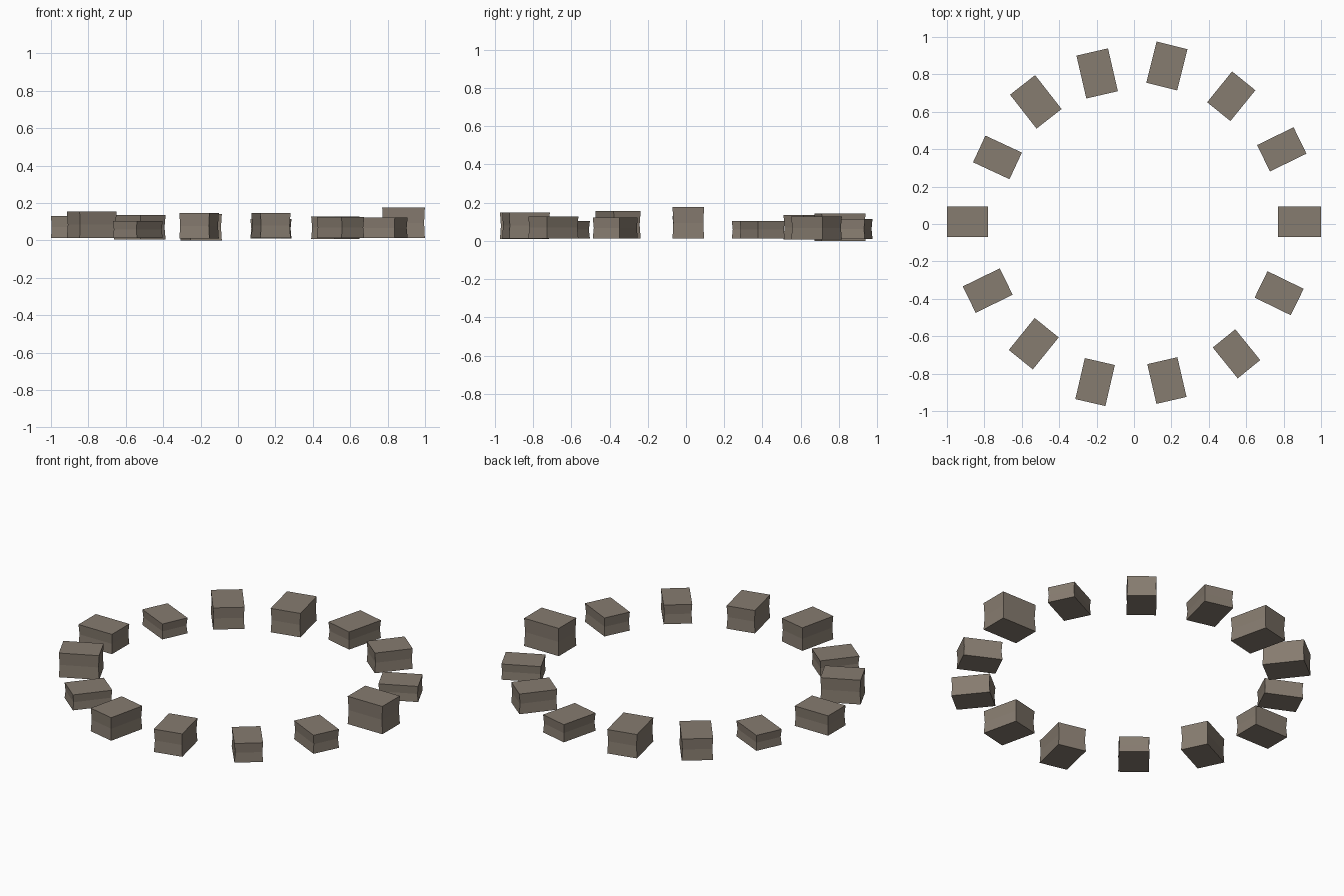
import bpy, bmesh
from math import radians, cos, sin

# Ring of hewn stones: x, y, heading (deg), radial length, width, bottom, top
STONES = [
    (0.885, 0.012, 0, 0.228, 0.165, 0.012, 0.177),
    (0.790, 0.399, 26, 0.217, 0.157, 0.012, 0.105),
    (0.520, 0.683, 51, 0.212, 0.160, 0.008, 0.128),
    (0.176, 0.845, 76, 0.227, 0.170, 0.010, 0.115),
    (-0.197, 0.805, 103, 0.235, 0.173, 0.000, 0.142),
    (-0.525, 0.653, 128, 0.230, 0.170, 0.006, 0.135),
    (-0.730, 0.356, 155, 0.215, 0.157, 0.012, 0.104),
    (-0.890, 0.011, 180, 0.220, 0.163, 0.012, 0.130),
    (-0.782, -0.356, 206, 0.220, 0.157, 0.012, 0.156),
    (-0.536, -0.640, 231, 0.220, 0.165, 0.012, 0.104),
    (-0.208, -0.845, 257, 0.225, 0.165, 0.010, 0.147),
    (0.176, -0.837, 283, 0.218, 0.165, 0.012, 0.148),
    (0.548, -0.694, 309, 0.212, 0.155, 0.012, 0.126),
    (0.776, -0.370, 334, 0.215, 0.157, 0.012, 0.122),
]
WAIST = 0.004  # sides are slightly pinched at mid height


def stone(name, x, y, heading, length, width, z0, z1):
    a = radians(heading)
    bm = bmesh.new()
    rings = []
    for z, inset in ((z0, 0), ((z0 + z1) / 2, WAIST), (z1, 0)):
        ring = []
        for sx, sy in ((-1, -1), (1, -1), (1, 1), (-1, 1)):
            u, v = sx * (length / 2 - inset), sy * (width / 2 - inset)
            ring.append(bm.verts.new((x + u * cos(a) - v * sin(a),
                                      y + u * sin(a) + v * cos(a), z)))
        rings.append(ring)
    bm.faces.new(rings[0][::-1])
    bm.faces.new(rings[2])
    for low, high in zip(rings, rings[1:]):
        for i in range(4):
            j = (i + 1) % 4
            bm.faces.new((low[i], low[j], high[j], high[i]))
    mesh = bpy.data.meshes.new(name)
    bm.to_mesh(mesh)
    bm.free()
    obj = bpy.data.objects.new(name, mesh)
    bpy.context.collection.objects.link(obj)
    mesh.materials.append(mat)


# Brown-grey stone colour
mat = bpy.data.materials.new("stone")
mat.diffuse_color = (0.24, 0.20, 0.16, 1)

for n, s in enumerate(STONES):
    stone(f"ring_stone_{n + 1}", *s)
